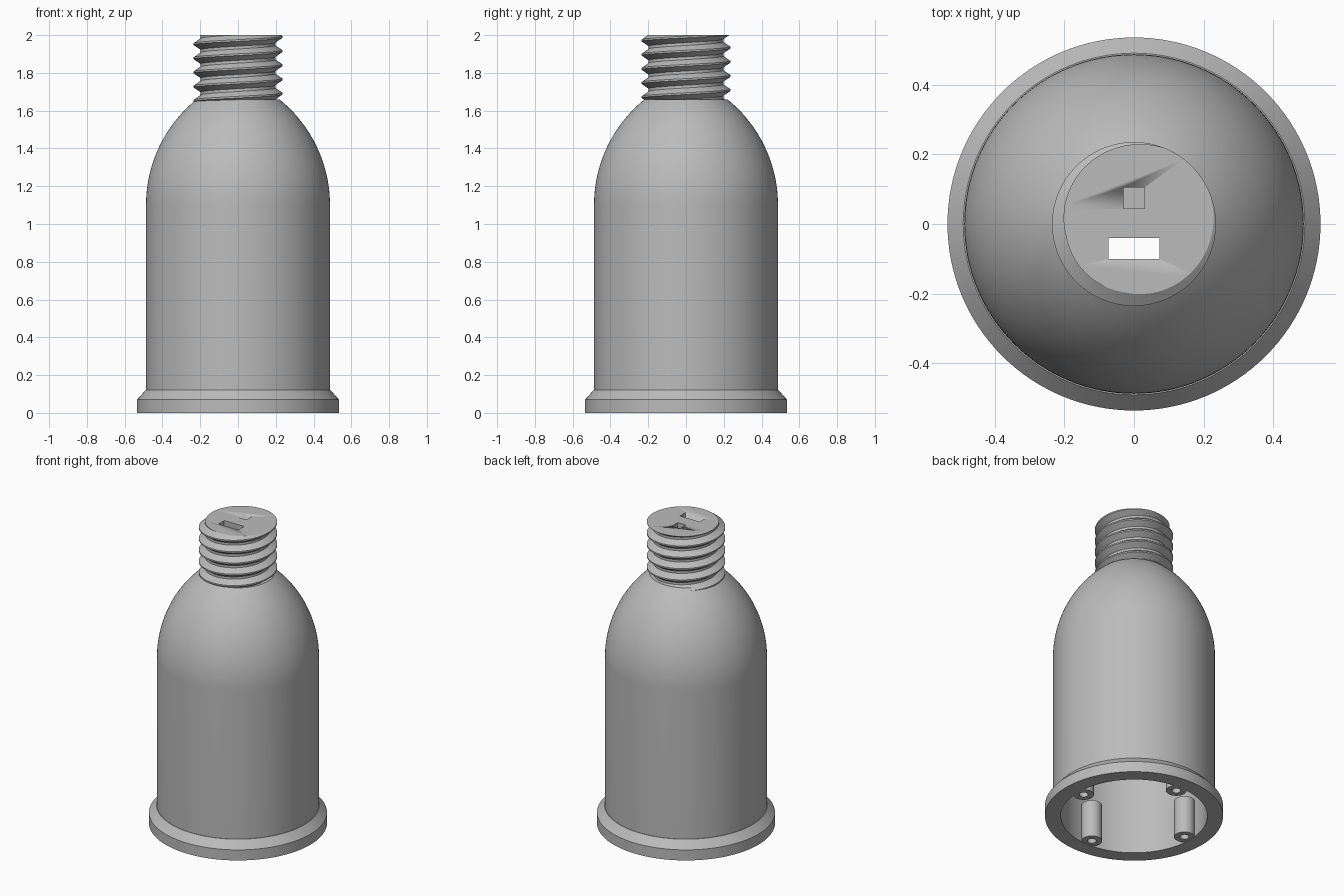
import bpy, bmesh, math
from mathutils import Vector

if "Cube" in bpy.data.objects:
    bpy.data.objects.remove(bpy.data.objects["Cube"], do_unlink=True)

GREY = (0.5, 0.5, 0.5, 1)
plastic = bpy.data.materials.new("grey plastic")
plastic.use_nodes = True
plastic.diffuse_color = GREY
plastic.node_tree.nodes["Principled BSDF"].inputs["Base Color"].default_value = GREY


def finish(bm, name):
    """Turn a bmesh into a shaded object."""
    bmesh.ops.remove_doubles(bm, verts=bm.verts[:], dist=0.0005)
    bmesh.ops.recalc_face_normals(bm, faces=bm.faces[:])
    mesh = bpy.data.meshes.new(name)
    bm.to_mesh(mesh)
    bm.free()
    mesh.materials.append(plastic)
    obj = bpy.data.objects.new(name, mesh)
    bpy.context.collection.objects.link(obj)
    bpy.ops.object.select_all(action="DESELECT")
    obj.select_set(True)
    bpy.context.view_layer.objects.active = obj
    bpy.ops.object.shade_smooth_by_angle(angle=math.radians(25))
    return obj


def lathe(name, profile, steps):
    """Revolve a closed (radius, height) loop about z."""
    bm = bmesh.new()
    ring = [bm.verts.new((r, 0, z)) for r, z in profile]
    edges = [bm.edges.new((ring[i - 1], ring[i])) for i in range(len(ring))]
    bmesh.ops.spin(bm, geom=ring + edges, cent=(0, 0, 0), axis=(0, 0, 1),
                   angle=math.tau, steps=steps)
    return finish(bm, name)


def dome(radius, sweep, start_z, end_z, count=24):
    """Arc that leaves the straight wall tangentially."""
    end = math.asin((end_z - start_z) / sweep)
    return [(radius - sweep * (1 - math.cos(end * i / count)),
             start_z + sweep * math.sin(end * i / count)) for i in range(count + 1)]


# Hollow body with flange, straight wall and domed shoulder
outer = [(0.535, 0), (0.535, 0.07), (0.49, 0.12), (0.487, 0.12)] + dome(0.487, 0.72, 1.1, 1.66)
inner = dome(0.44, 0.673, 1.1, 1.61)
lathe("body_shell", outer + [(0.17, 1.66)] + inner[::-1] + [(0.44, 0)], 128)

# Threaded neck: a helical strip trimmed flat at both ends
PITCH, SEGMENTS, TURNS = 0.075, 96, 8
START = 1.634 - 2 * PITCH
thread = [(-0.06, 0.235), (0.06, 0.235), (0.4, 0.198), (0.6, 0.198)]
bm = bmesh.new()
columns = []
for i in range(SEGMENTS + 1):
    angle = math.pi / 2 + math.tau * i / SEGMENTS
    columns.append([bm.verts.new((r * math.cos(angle), r * math.sin(angle),
                                  START + PITCH * (turn + offset + i / SEGMENTS)))
                    for turn in range(TURNS) for offset, r in thread])
for a, b in zip(columns, columns[1:]):
    for j in range(len(a) - 1):
        bm.faces.new((a[j], b[j], b[j + 1], a[j + 1]))
bmesh.ops.remove_doubles(bm, verts=bm.verts[:], dist=0.0005)
for height, normal in ((2.0, 1), (1.62, -1)):
    bmesh.ops.bisect_plane(bm, geom=bm.verts[:] + bm.edges[:] + bm.faces[:],
                           plane_co=(0, 0, height), plane_no=(0, 0, normal),
                           clear_outer=True)
    rim = [e for e in bm.edges if e.is_boundary
           and all(abs(v.co.z - height) < 1e-4 for v in e.verts)]
    bmesh.ops.contextual_create(bm, geom=rim)
neck = finish(bm, "threaded_neck")


def cut_box(target, centre, size):
    """Cut a rectangular opening, then discard the cutter."""
    bm = bmesh.new()
    bmesh.ops.create_cube(bm, size=1)
    bmesh.ops.scale(bm, vec=Vector(size), verts=bm.verts[:])
    bmesh.ops.translate(bm, vec=Vector(centre), verts=bm.verts[:])
    cutter = finish(bm, "socket_cutter")
    cutter.hide_render = True
    mod = target.modifiers.new("opening", "BOOLEAN")
    mod.operation, mod.solver, mod.object = "DIFFERENCE", "EXACT", cutter
    bpy.context.view_layer.objects.active = target
    bpy.ops.object.modifier_apply(modifier=mod.name)
    bpy.data.objects.remove(cutter, do_unlink=True)


# Through slot and blind square pocket in the top
cut_box(neck, (0, -0.07, 1.8), (0.146, 0.06, 0.8))
cut_box(neck, (0, 0.075, 2.0), (0.06, 0.06, 0.2))

# Four screw posts standing against the inner wall
post_profile = [(0.027, 0.002), (0.062, 0.002), (0.062, 0.25),
                (0, 0.25), (0, 0.2), (0.027, 0.2)]
for k, side in enumerate(("left", "back", "right", "front")):
    post = lathe("screw_post_" + side, post_profile, 32)
    post.location = (0.395 * math.cos(k * math.pi / 2), 0.395 * math.sin(k * math.pi / 2), 0)
